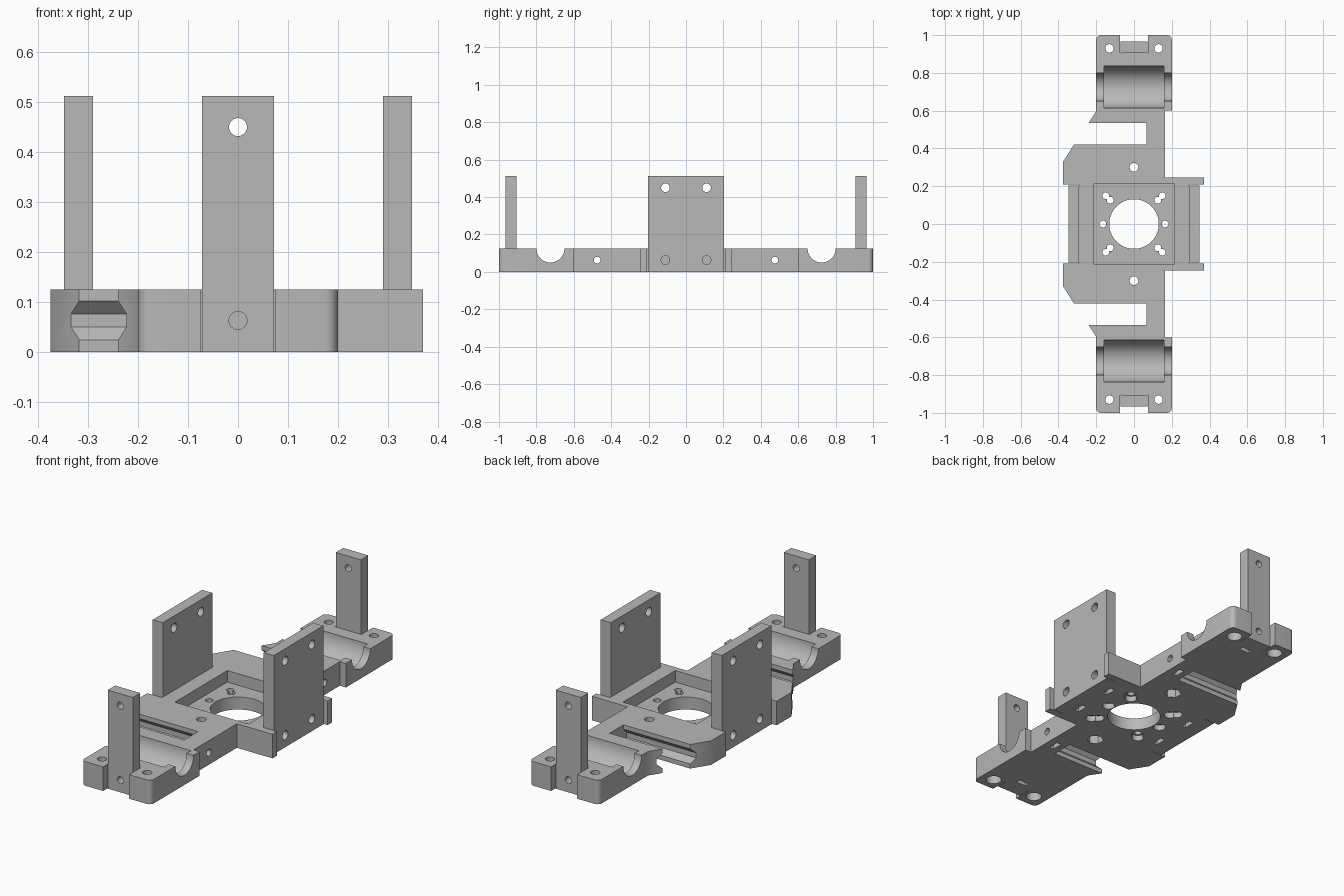
import bpy
import bmesh
from math import cos, sin, pi
from mathutils import Matrix, Vector

cube = bpy.data.objects.get("Cube")
if cube:
    bpy.data.objects.remove(cube, do_unlink=True)

grey = bpy.data.materials.new("plain_grey")
grey.use_nodes = True
COLOUR = (0.48, 0.48, 0.48, 1)
grey.diffuse_color = COLOUR
grey.node_tree.nodes["Principled BSDF"].inputs["Base Color"].default_value = COLOUR

BASE_H = 0.125
POST_H = 0.512
AXES = {"x": Matrix.Rotation(pi / 2, 4, "Y"), "y": Matrix.Rotation(-pi / 2, 4, "X"),
        "z": Matrix.Identity(4)}


def make(name, bm):
    bmesh.ops.recalc_face_normals(bm, faces=bm.faces)
    mesh = bpy.data.meshes.new(name)
    bm.to_mesh(mesh)
    bm.free()
    mesh.materials.append(grey)
    obj = bpy.data.objects.new(name, mesh)
    bpy.context.collection.objects.link(obj)
    return obj


def prism(name, points, offset):
    """Extrude a closed loop of 3D points along an offset."""
    bm = bmesh.new()
    face = bm.faces.new([bm.verts.new(p) for p in points])
    grown = bmesh.ops.extrude_face_region(bm, geom=[face])["geom"]
    bmesh.ops.translate(bm, vec=Vector(offset),
                        verts=[v for v in grown if isinstance(v, bmesh.types.BMVert)])
    return make(name, bm)


def box(name, x, y, z):
    return prism(name, [(x[0], y[0], z[0]), (x[1], y[0], z[0]),
                        (x[1], y[1], z[0]), (x[0], y[1], z[0])], (0, 0, z[1] - z[0]))


def rod(axis, centre, radius, length, sides=32):
    bm = bmesh.new()
    bmesh.ops.create_cone(bm, cap_ends=True, segments=sides, radius1=radius,
                          radius2=radius, depth=length,
                          matrix=Matrix.Translation(centre) @ AXES[axis])
    return make("cutter", bm)


def cut(target, cutters):
    """Subtract the cutters, bake the result and remove them."""
    for c in cutters:
        c.hide_render = True
        mod = target.modifiers.new("cut", "BOOLEAN")
        mod.operation = "DIFFERENCE"
        mod.solver = "EXACT"
        mod.object = c
    graph = bpy.context.evaluated_depsgraph_get()
    mesh = bpy.data.meshes.new_from_object(target.evaluated_get(graph))
    target.modifiers.clear()
    target.data = mesh
    for c in cutters:
        bpy.data.objects.remove(c, do_unlink=True)
    bpy.ops.object.select_all(action="DESELECT")
    target.select_set(True)
    bpy.context.view_layer.objects.active = target
    bpy.ops.object.shade_smooth_by_angle(angle=0.6)


def corner(cx, cy, start, r=0.025):
    return [(cx + r * cos(start + i * pi / 12), cy + r * sin(start + i * pi / 12))
            for i in range(7)]


# Base plate outline, mirrored front to back
half = [(0.29, 0.208), (0.37, 0.208), (0.37, 0.245), (0.165, 0.245), (0.165, 0.6), (0.2, 0.6)]
half += corner(0.175, 0.975, 0)
half += [(0.075, 1), (0.075, 0.905), (-0.075, 0.905), (-0.075, 1)]
half += corner(-0.175, 0.975, pi / 2)
half += [(-0.2, 0.597), (-0.253, 0.515), (-0.299, 0.45), (-0.375, 0.33),
         (-0.375, 0.208), (-0.29, 0.208)]
outline = half + [(x, -y) for x, y in reversed(half)]
base = prism("base_plate", [(x, y, 0) for x, y in outline], (0, 0, BASE_H))

MID = 0.063
# Central pocket and bore
cutters = [box("cutter", (-0.212, 0.212), (-0.215, 0.215), (0.065, 0.3)),
           rod("z", (0, 0, 0), 0.131, 1, 64)]

for s in (-1, 1):
    # Bearing seat and shaft clearance
    cutters.append(rod("x", (0, s * 0.725, BASE_H), 0.111, 0.32, 64))
    cutters.append(rod("x", (0, s * 0.725, BASE_H), 0.075, 0.6, 64))

    # Side slot with a grooved section, and its screw hole
    side = [(0.42, -0.1), (0.42, 0.024), (0.394, 0.05), (0.394, 0.076),
            (0.42, 0.102), (0.42, 0.3)]
    section = side + [(0.955 - y, z) for y, z in reversed(side)]
    cutters.append(prism("cutter", [(0.065, s * y, z) for y, z in section], (-0.6, 0, 0)))
    cutters.append(rod("x", (0.13, s * 0.475, MID), 0.018, 0.16))
    cutters.append(box("cutter", (0.1, 0.125), (s * 0.475 - 0.03, s * 0.475 + 0.03),
                       (-0.1, 0.09)))

    # Post screw hole and nut slot
    cutters.append(rod("y", (0, s * 0.89, MID), 0.018, 0.12))
    cutters.append(box("cutter", (-0.03, 0.03), (s * 0.862 - 0.0125, s * 0.862 + 0.0125),
                       (-0.1, 0.09)))

    # Mounting hole with hexagonal nut recess
    cutters.append(rod("z", (0, s * 0.3, 0), 0.023, 1))
    cutters.append(rod("z", (0, s * 0.3, 0), 0.042, 0.1, 6))

    # Motor side holes
    cutters.append(rod("z", (s * 0.165, 0, 0), 0.018, 1))
    cutters.append(rod("z", (s * 0.165, 0, 0), 0.03, 0.06))

    for t in (-1, 1):
        # Motor corner holes in pairs
        for d in (0.15, 0.126):
            cutters.append(rod("z", (s * d, t * d, 0), 0.018, 1))
            cutters.append(rod("z", (s * d, t * d, 0), 0.029, 0.06))
        # End holes with counterbore
        cutters.append(rod("z", (s * 0.13, t * 0.93, 0), 0.022, 1))
        cutters.append(rod("z", (s * 0.13, t * 0.93, 0), 0.038, 0.1))
        # Side plate screw holes and nut slots
        cutters.append(rod("x", (s * 0.275, t * 0.11, MID), 0.023, 0.1))
        cutters.append(box("cutter", (s * 0.255 - 0.0125, s * 0.255 + 0.0125),
                           (t * 0.11 - 0.03, t * 0.11 + 0.03), (-0.1, 0.09)))
cut(base, cutters)

# Tall side plates
for name, s in (("right_side_plate", -1), ("left_side_plate", 1)):
    plate = box(name, sorted((s * 0.29, s * 0.348)), (-0.203, 0.203), (0, POST_H))
    cut(plate, [rod("x", (s * 0.32, y, z), 0.023, 0.2)
                for y in (-0.11, 0.11) for z in (MID, 0.45)])

# End posts
for name, s in (("front_post", -1), ("back_post", 1)):
    post = box(name, (-0.072, 0.072), sorted((s * 0.905, s * 0.966)), (0, POST_H))
    cut(post, [rod("y", (0, s * 0.935, z), 0.018, 0.2) for z in (MID, 0.45)])
